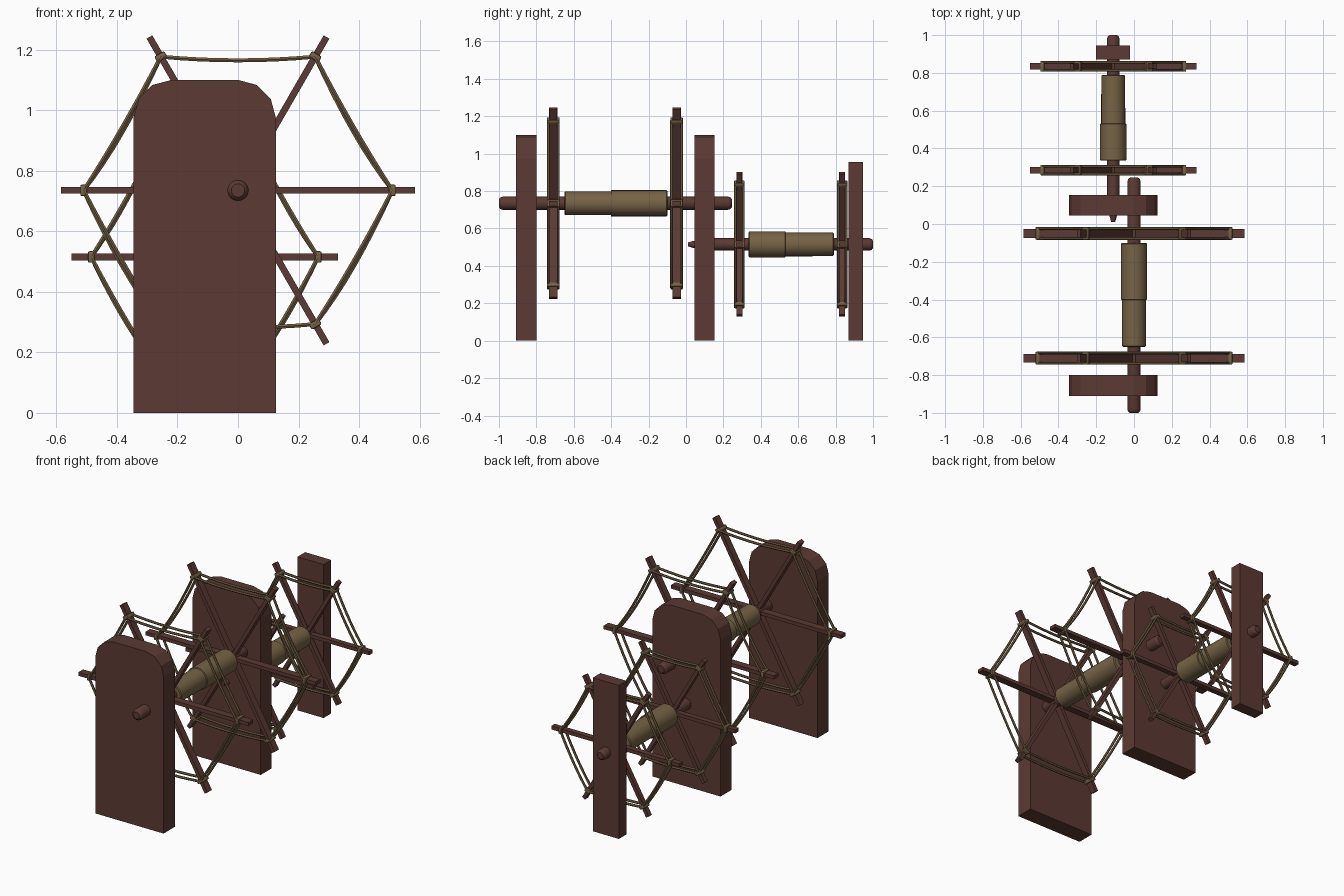
import bpy, bmesh, math
from mathutils import Vector, Matrix

if "Cube" in bpy.data.objects:
    bpy.data.objects.remove(bpy.data.objects["Cube"])


def material(name, rgb):
    m = bpy.data.materials.new(name)
    m.diffuse_color = (*rgb, 1)
    m.use_nodes = True
    m.node_tree.nodes["Principled BSDF"].inputs["Base Color"].default_value = m.diffuse_color
    return m


WOOD = material("dark_red_wood", (0.105, 0.042, 0.033))
ROPE = material("olive_rope", (0.18, 0.125, 0.06))


def finish(bm, name, mat, smooth=False):
    bmesh.ops.recalc_face_normals(bm, faces=bm.faces)
    me = bpy.data.meshes.new(name)
    bm.to_mesh(me)
    bm.free()
    ob = bpy.data.objects.new(name, me)
    bpy.context.collection.objects.link(ob)
    me.materials.append(mat)
    if smooth:
        bpy.ops.object.select_all(action='DESELECT')
        ob.select_set(True)
        bpy.context.view_layer.objects.active = ob
        bpy.ops.object.shade_smooth_by_angle(angle=math.radians(35))
    return ob


def panel(name, x0, x1, y0, y1, h, r):
    """Upright board, top corners rounded in three steps."""
    pts = [(x0, 0), (x1, 0)]
    if r:
        for cx, start in ((x1 - r, 0), (x0 + r, 90)):
            for i in range(4):
                a = math.radians(start + 30 * i)
                pts.append((cx + r * math.cos(a), h - r + r * math.sin(a)))
    else:
        pts += [(x1, h), (x0, h)]
    bm = bmesh.new()
    f = bm.faces.new([bm.verts.new((x, y0, z)) for x, z in pts])
    ext = bmesh.ops.extrude_face_region(bm, geom=[f])
    vs = [v for v in ext["geom"] if isinstance(v, bmesh.types.BMVert)]
    bmesh.ops.translate(bm, verts=vs, vec=(0, y1 - y0, 0))
    finish(bm, name, WOOD)


def lathe(name, mat, cx, cz, profile, n=20):
    """Turned part along y from (y, radius) pairs."""
    bm = bmesh.new()
    rings = [[bm.verts.new((cx + r * math.cos(2 * math.pi * i / n), y,
                            cz + r * math.sin(2 * math.pi * i / n)))
              for i in range(n)] for y, r in profile]
    for a, b in zip(rings, rings[1:]):
        for i in range(n):
            bm.faces.new((a[i], a[(i + 1) % n], b[(i + 1) % n], b[i]))
    bm.faces.new(rings[0])
    bm.faces.new(rings[-1])
    finish(bm, name, mat, True)


def tube(bm, pts, r, n=6):
    """Round rope through points lying in an xz plane."""
    rings = []
    for i, p in enumerate(pts):
        t = (pts[min(i + 1, len(pts) - 1)] - pts[max(i - 1, 0)]).normalized()
        u, w = Vector((0, 1, 0)), t.cross(Vector((0, 1, 0)))
        rings.append([bm.verts.new(p + r * (math.cos(k * 2 * math.pi / n) * u +
                                            math.sin(k * 2 * math.pi / n) * w))
                      for k in range(n)])
    for a, b in zip(rings, rings[1:]):
        for i in range(n):
            bm.faces.new((a[i], a[(i + 1) % n], b[(i + 1) % n], b[i]))
    bm.faces.new(rings[0])
    bm.faces.new(rings[-1])


def box(bm, mat4, size):
    return bmesh.ops.create_cube(bm, size=1, matrix=mat4 @ Matrix.Diagonal((*size, 1)))


def wheel(name, cx, cy, cz, tip, ring, depth, sag, slack):
    centre = Matrix.Translation((cx, cy, cz))
    # three crossing bars
    bm = bmesh.new()
    for k in range(3):
        box(bm, centre @ Matrix.Rotation(math.radians(60 * k), 4, 'Y'),
            (2 * tip, depth - 0.002 * k, 0.022))
    finish(bm, name + "_spokes", WOOD)
    # rope lashings round each spoke
    bm = bmesh.new()
    for k in range(6):
        box(bm, centre @ Matrix.Rotation(math.radians(60 * k), 4, 'Y') @
            Matrix.Translation((ring, 0, 0)), (0.022, depth + 0.022, 0.038))
    bmesh.ops.bevel(bm, geom=bm.edges[:], offset=0.005, segments=2,
                    affect='EDGES', profile=0.5)
    finish(bm, name + "_lashings", ROPE, True)
    # a pair of sagging ropes along each side
    bm = bmesh.new()
    for side in (-1, 1):
        for k in range(6):
            a, b = [Vector((cx + ring * math.cos(math.radians(60 * j)),
                            cy + side * (depth / 2 + 0.004),
                            cz + ring * math.sin(math.radians(60 * j))))
                    for j in (k, k + 1)]
            s = sag if k in (1, 4) else slack
            pts = []
            for i in range(9):
                t = i / 8
                p = a.lerp(b, t)
                p.z -= s * 4 * t * (1 - t)
                pts.append(p)
            tube(bm, pts, 0.0075)
    finish(bm, name + "_ropes", ROPE, True)


# upright boards
panel("front_support", -0.345, 0.125, -0.91, -0.80, 1.10, 0.125)
panel("middle_support", -0.345, 0.125, 0.045, 0.153, 1.10, 0.125)
panel("back_support", -0.20, -0.02, 0.87, 0.945, 0.955, 0)

# axles with rounded ends
lathe("large_axle", WOOD, 0, 0.735,
      [(-1.0, 0.022), (-0.993, 0.031), (-0.98, 0.035),
       (0.225, 0.035), (0.238, 0.031), (0.245, 0.022)])
lathe("small_axle", WOOD, -0.11, 0.515,
      [(0.01, 0.010), (0.035, 0.018), (0.05, 0.020), (0.05, 0.033),
       (0.98, 0.033), (0.993, 0.029), (1.0, 0.020)])

# wound rope on each axle, in two thicknesses
lathe("large_winding", ROPE, 0, 0.735,
      [(-0.65, 0.058), (-0.645, 0.063), (-0.402, 0.064), (-0.40, 0.070),
       (-0.105, 0.070), (-0.10, 0.064)], 24)
lathe("small_winding", ROPE, -0.11, 0.515,
      [(0.335, 0.064), (0.34, 0.070), (0.53, 0.070), (0.532, 0.064),
       (0.785, 0.063), (0.79, 0.058)], 24)

# spoked wheels
for n, y, slack in (("front", -0.71, 0.012), ("back", -0.05, 0.03)):
    wheel("large_wheel_" + n, 0, y, 0.735, 0.585, 0.51, 0.046, 0.012, slack)
for n, y, slack in (("front", 0.285, 0.008), ("back", 0.835, 0.018)):
    wheel("small_wheel_" + n, -0.11, y, 0.515, 0.44, 0.375, 0.034, 0.008, slack)
